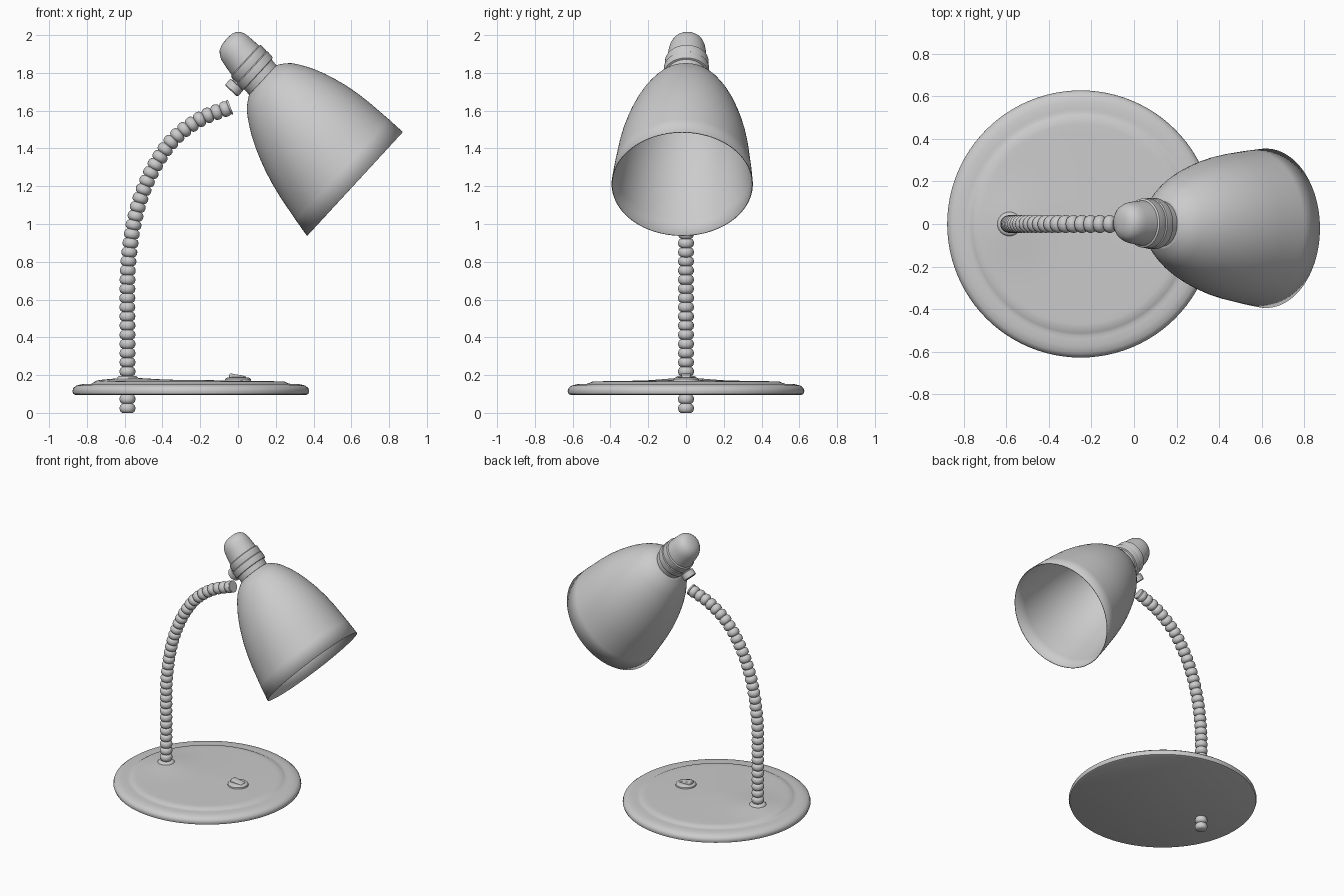
import bpy, bmesh, math
from mathutils import Vector, Matrix

if "Cube" in bpy.data.objects:
    bpy.data.objects.remove(bpy.data.objects["Cube"])


def finish(name, bm, angle=40):
    bmesh.ops.recalc_face_normals(bm, faces=bm.faces)
    me = bpy.data.meshes.new(name)
    bm.to_mesh(me)
    bm.free()
    ob = bpy.data.objects.new(name, me)
    bpy.context.collection.objects.link(ob)
    bpy.ops.object.select_all(action='DESELECT')
    ob.select_set(True)
    bpy.context.view_layer.objects.active = ob
    bpy.ops.object.shade_smooth_by_angle(angle=math.radians(angle))
    return ob


def skin(bm, rings):
    for a, b in zip(rings, rings[1:]):
        n = len(a)
        for i in range(n):
            bm.faces.new((a[i], a[(i + 1) % n], b[(i + 1) % n], b[i]))


def lathe(name, profile, mat=Matrix(), n=64, warp=None, caps=True):
    """Revolve (radius, height) points about local z, then place with mat."""
    bm = bmesh.new()
    rings = []
    for r, z in profile:
        rings.append([bm.verts.new((r * math.cos(k * math.tau / n), r * math.sin(k * math.tau / n), z))
                      for k in range(n)])
    skin(bm, rings)
    if caps:
        bm.faces.new(rings[0])
        bm.faces.new(rings[-1])
    for v in bm.verts:
        v.co = mat @ v.co
        if warp:
            v.co.z += warp(v.co)
    return finish(name, bm)


NECK_X = -0.585

# Round base with a rolled rim, a stepped top and a gentle mound under the neck
rim = [(0.61, 0.095), (0.622, 0.1), (0.627, 0.115), (0.622, 0.132), (0.605, 0.145),
       (0.575, 0.152), (0.54, 0.154), (0.525, 0.154), (0.512, 0.158), (0.498, 0.165)]
top = [(0.47 - 0.03 * i, 0.167 + 0.0005 * i) for i in range(16)]


def mound(p):
    if p.z < 0.156:
        return 0
    d = math.hypot(p.x - NECK_X, p.y)
    return 0.016 * math.exp(-(d / 0.17) ** 2)


lathe("base", rim + top, Matrix.Translation((-0.25, 0, 0)), 96, mound)

# Ferrule where the neck enters the base
lathe("neck_ferrule", [(0.058, 0.17), (0.056, 0.186), (0.048, 0.194), (0.03, 0.196)],
      Matrix.Translation((NECK_X, 0, 0)), 32)

# Ribbed gooseneck: a bead profile swept along a curved path
ctrl = [(-0.585, 0), (-0.585, 0.35), (-0.585, 0.7), (-0.574, 0.86), (-0.55, 1.01), (-0.508, 1.16),
        (-0.44, 1.31), (-0.34, 1.45), (-0.2, 1.555), (-0.045, 1.617)]
pts = [Vector((x, 0, z)) for x, z in ctrl]
pts = [2 * pts[0] - pts[1]] + pts + [2 * pts[-1] - pts[-2]]
path = []
for a, b, c, d in zip(pts, pts[1:], pts[2:], pts[3:]):
    for k in range(20):
        t = k / 20
        path.append(0.5 * (2 * b + (c - a) * t + (2 * a - 5 * b + 4 * c - d) * t * t
                           + (3 * b - a - 3 * c + d) * t ** 3))
path.append(pts[-2])
dist = [0]
for p, q in zip(path, path[1:]):
    dist.append(dist[-1] + (q - p).length)


def sample(s):
    i = 0
    while i < len(dist) - 2 and dist[i + 1] < s:
        i += 1
    f = (s - dist[i]) / (dist[i + 1] - dist[i])
    return path[i].lerp(path[i + 1], f)


beads, steps = round(dist[-1] / 0.049), 8
bm = bmesh.new()
rings = []
for k in range(beads * steps + 1):
    s = dist[-1] * k / (beads * steps)
    e = 0.01
    tan = (sample(min(s + e, dist[-1])) - sample(max(s - e, 0))).normalized()
    side = Vector((0, 1, 0))
    nrm = side.cross(tan)
    r = 0.027 + 0.015 * math.sqrt(abs(math.sin(math.pi * k / steps)))
    c = sample(s)
    rings.append([bm.verts.new(c + r * (nrm * math.cos(j * math.tau / 20) + side * math.sin(j * math.tau / 20)))
                  for j in range(20)])
skin(bm, rings)
bm.faces.new(rings[0])
bm.faces.new(rings[-1])
finish("gooseneck", bm, 60)

# Small end plate on the neck
end_dir = (path[-1] - path[-2]).normalized()
end_mat = Matrix.Translation(path[-1]) @ end_dir.to_track_quat('Z', 'Y').to_matrix().to_4x4()
lathe("neck_end", [(0.04, -0.004), (0.04, 0.006)], end_mat, 20)

# Head frame: origin at the rim centre, local z runs (slightly skewed) up to the cap
u, v = Vector((-0.735, 0, 0.679)), Vector((0.679, 0, 0.735))
w = u + 0.1 * v + Vector((0, 0.028, 0))
head = Matrix(((v.x, 0, w.x, 0.619), (0, 1, w.y, -0.02), (v.z, 0, w.z, 1.212), (0, 0, 0, 1)))

# Bell-shaped thin shade
shade = lathe("shade", [(0.374, 0), (0.363, 0.1), (0.344, 0.24), (0.329, 0.32), (0.31, 0.394), (0.292, 0.45),
                        (0.27, 0.51), (0.243, 0.57), (0.221, 0.61), (0.196, 0.65), (0.174, 0.68),
                        (0.147, 0.705), (0.118, 0.725), (0.1, 0.735)], head, 96, caps=False)
mod = shade.modifiers.new("thickness", 'SOLIDIFY')
mod.thickness = 0.005

# Socket cap with collar bands
lathe("socket_cap", [(0.105, 0.715), (0.108, 0.77), (0.118, 0.772), (0.12, 0.78), (0.12, 0.815), (0.115, 0.82),
                     (0.117, 0.825), (0.115, 0.865), (0.106, 0.87), (0.104, 0.89), (0.098, 0.94), (0.093, 0.965),
                     (0.083, 0.988), (0.066, 1.006), (0.04, 1.017), (0.012, 1.02)], head, 64)

# Bulb holder inside the shade
lathe("bulb_holder", [(0.06, 0.66), (0.075, 0.655), (0.085, 0.665), (0.09, 0.73)], head, 48)

# Swivel knob under the collar
knob_mat = Matrix.Translation((-0.037, 0, 1.704)) @ v.to_track_quat('Z', 'Y').to_matrix().to_4x4()
lathe("swivel_knob", [(0.04, 0), (0.046, 0.006), (0.046, 0.045), (0.034, 0.048), (0.034, 0.1)], knob_mat, 32)

# Switch: round plate and tilted rocker
lathe("switch_plate", [(0.07, 0.165), (0.068, 0.18), (0.058, 0.187), (0.04, 0.189)], n=40)
bm = bmesh.new()
bmesh.ops.create_cube(bm, size=1, matrix=Matrix.Translation((-0.002, 0, 0.189))
                      @ Matrix.Rotation(math.radians(10), 4, 'Y') @ Matrix.Diagonal((0.09, 0.05, 0.026, 1)))
bmesh.ops.bevel(bm, geom=bm.edges[:], offset=0.006, segments=3, affect='EDGES', profile=0.5)
finish("switch_rocker", bm)
